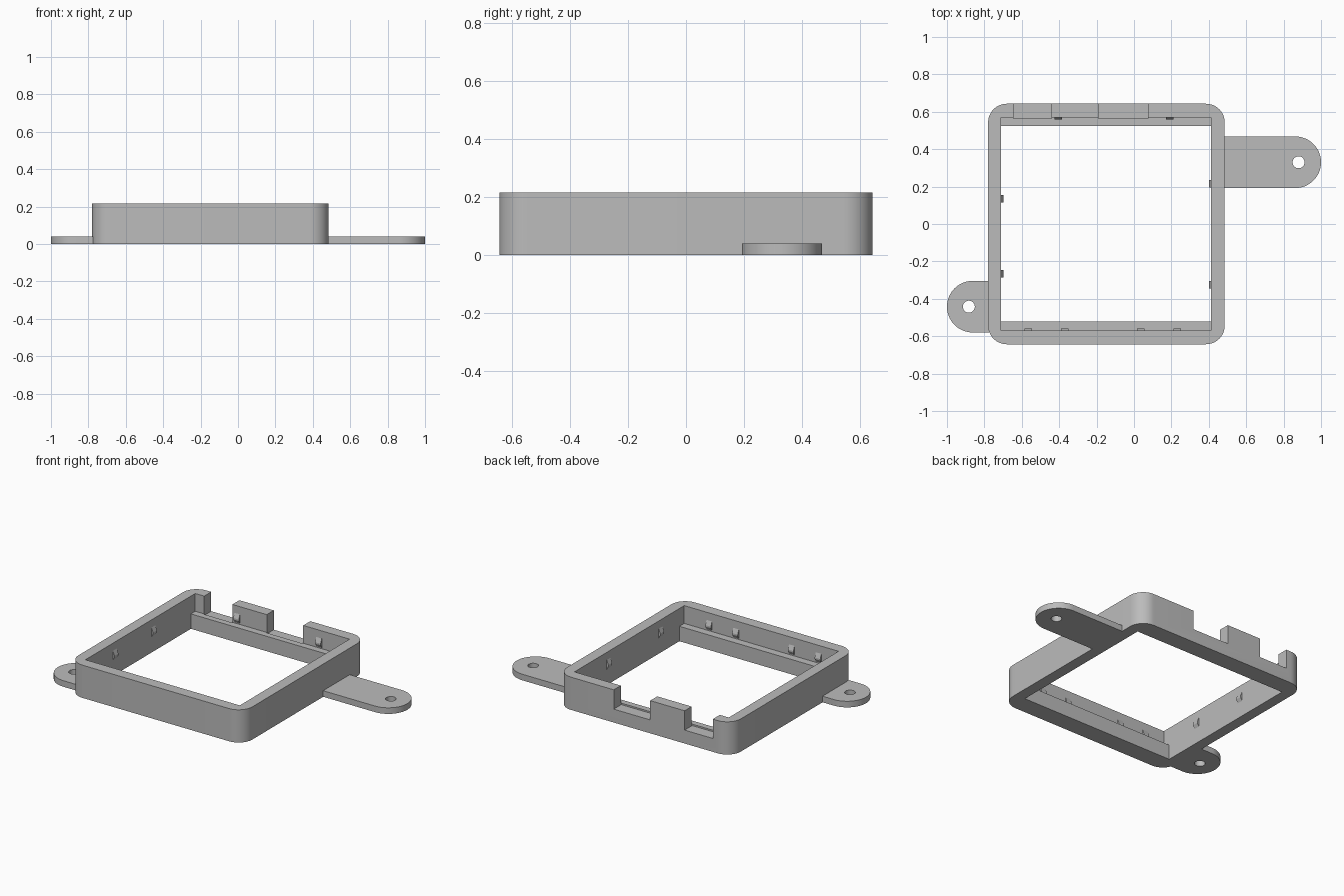
import bpy
import bmesh
from math import sin, cos, pi, radians
from mathutils import Matrix, Vector

cube = bpy.data.objects.get("Cube")
if cube:
    bpy.data.objects.remove(cube, do_unlink=True)

grey = bpy.data.materials.new("light grey plastic")
grey.use_nodes = True
colour = (0.5, 0.5, 0.5, 1)
grey.diffuse_color = colour
grey.node_tree.nodes["Principled BSDF"].inputs["Base Color"].default_value = colour


def prism(name, outline, z0, z1):
    """Extrude a flat outline from z0 to z1."""
    bm = bmesh.new()
    face = bm.faces.new([bm.verts.new((x, y, z0)) for x, y in outline])
    top = bmesh.ops.extrude_face_region(bm, geom=[face])["geom"]
    verts = [v for v in top if isinstance(v, bmesh.types.BMVert)]
    bmesh.ops.translate(bm, verts=verts, vec=(0, 0, z1 - z0))
    bmesh.ops.recalc_face_normals(bm, faces=bm.faces)
    mesh = bpy.data.meshes.new(name)
    bm.to_mesh(mesh)
    bm.free()
    mesh.materials.append(grey)
    obj = bpy.data.objects.new(name, mesh)
    bpy.context.collection.objects.link(obj)
    return obj


def arc(cx, cy, r, start, end, steps):
    angles = [radians(start + (end - start) * i / steps) for i in range(steps + 1)]
    return [(cx + r * cos(a), cy + r * sin(a)) for a in angles]


def rectangle(x0, x1, y0, y1):
    return [(x0, y0), (x1, y0), (x1, y1), (x0, y1)]


def cut(obj, cutter):
    cutter.hide_render = True
    mod = obj.modifiers.new("cut", 'BOOLEAN')
    mod.operation = 'DIFFERENCE'
    mod.solver = 'EXACT'
    mod.object = cutter
    bpy.context.view_layer.objects.active = obj
    bpy.ops.object.modifier_apply(modifier=mod.name)
    bpy.data.objects.remove(cutter, do_unlink=True)


def smooth(obj):
    bpy.ops.object.select_all(action='DESELECT')
    obj.select_set(True)
    bpy.context.view_layer.objects.active = obj
    bpy.ops.object.shade_smooth_by_angle(angle=radians(30))


# Frame with rounded outer corners
LEFT, RIGHT, BACK, HEIGHT, R = -0.78, 0.485, 0.643, 0.215, 0.1
IN_L, IN_R, IN_Y, LEDGE = -0.71, 0.412, 0.57, 0.098
outline = []
for i, (cx, cy) in enumerate(rectangle(LEFT + R, RIGHT - R, R - BACK, BACK - R)):
    outline += arc(cx, cy, R, 180 + 90 * i, 270 + 90 * i, 12)
frame = prism("frame", outline, 0, HEIGHT)

# Opening, leaving a ledge along the front and back
cut(frame, prism("opening_cutter", rectangle(IN_L, IN_R, -0.52, 0.525), -0.1, 0.4))
cut(frame, prism("cavity_cutter", rectangle(IN_L, IN_R, -IN_Y, IN_Y), LEDGE, 0.4))

# Two notches in the back wall
for x0, x1 in [(-0.645, -0.44), (-0.19, 0.075)]:
    cut(frame, prism("notch_cutter", rectangle(x0, x1, IN_Y - 0.005, 0.8), 0.088, 0.4))
smooth(frame)


# Mounting tabs with a rounded end and a screw hole
def tab(name, side, root, y, hole_x):
    r = 0.138
    shape = arc(1 - r, 0, r, -90, 90, 32) + [(root, r), (root, -r)]
    shape = [(side * px, y + side * py) for px, py in shape]
    obj = prism(name, shape, 0, 0.04)
    cut(obj, prism("hole_cutter", arc(side * hole_x, y, 0.032, 0, 348.75, 31), -0.1, 0.2))
    smooth(obj)


tab("left_mounting_tab", 1, 0.475, 0.33, 0.88)
tab("right_mounting_tab", -1, 0.775, -0.442, 0.883)


# Small snap wedges on the inner walls, pointing inward
def wedge(name, x, y, angle):
    profile = [(-0.003, LEDGE), (0.012, 0.125), (0.012, 0.135), (-0.003, 0.172)]
    obj = prism(name, profile, -0.02, 0.02)
    stand = Matrix(((1, 0, 0, 0), (0, 0, -1, 0), (0, 1, 0, 0), (0, 0, 0, 1)))
    turn = Matrix.Rotation(radians(angle), 4, 'Z')
    obj.data.transform(Matrix.Translation(Vector((x, y, 0))) @ turn @ stand)


for x in (-0.405, 0.19):
    wedge("back_snap", x, IN_Y, -90)
for x in (-0.565, -0.37, 0.035, 0.23):
    wedge("front_snap", x, -IN_Y, 90)
for y in (0.135, -0.265):
    wedge("right_snap", IN_L, y, 0)
for y in (0.215, -0.325):
    wedge("left_snap", IN_R, y, 180)
